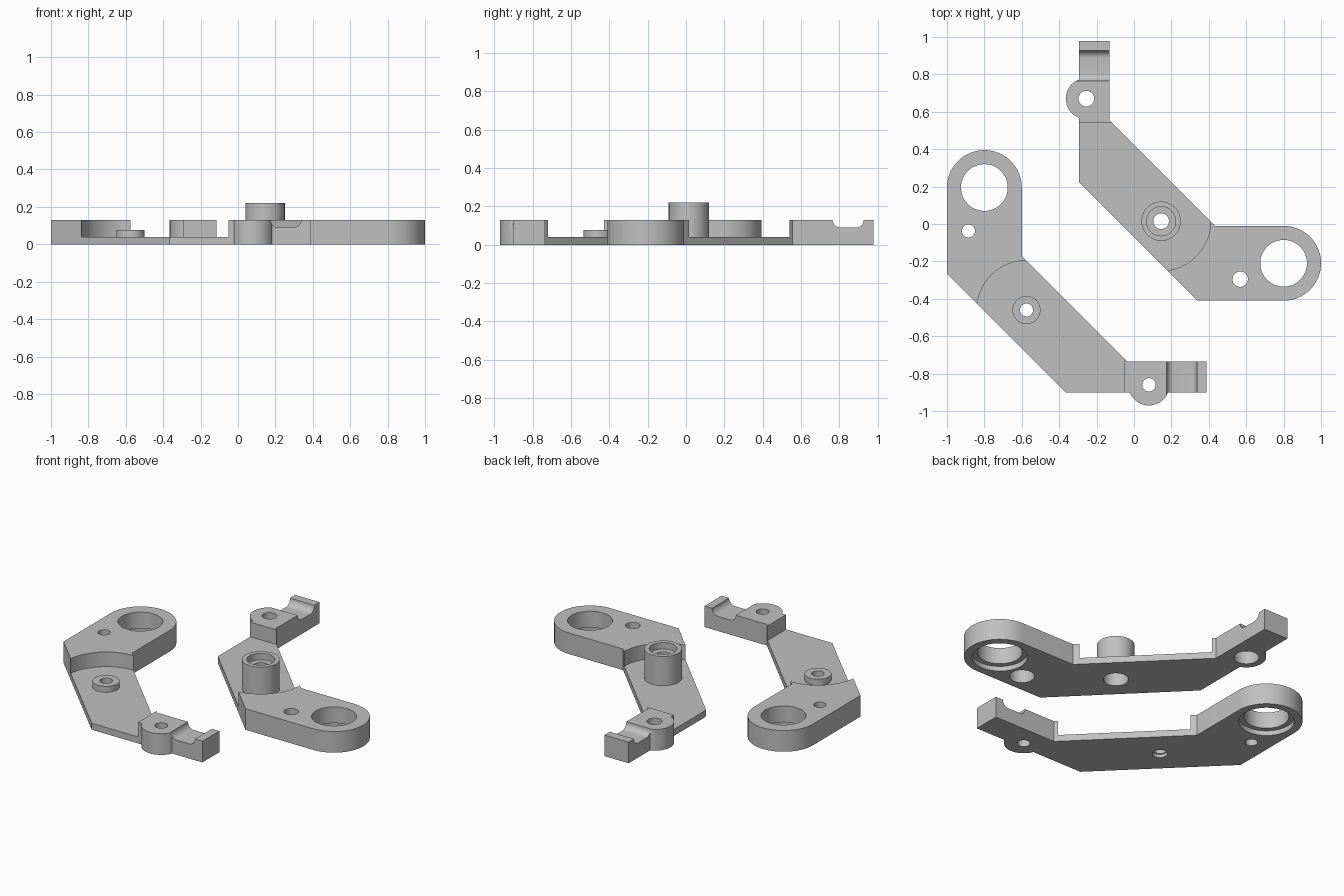
import bpy
import bmesh
from math import sin, cos, radians, pi
from mathutils import Vector

cube = bpy.data.objects.get("Cube")
if cube:
    bpy.data.objects.remove(cube, do_unlink=True)

grey = bpy.data.materials.new("plain grey")
grey.use_nodes = True
grey.diffuse_color = (0.53, 0.53, 0.53, 1)
grey.node_tree.nodes["Principled BSDF"].inputs["Base Color"].default_value = grey.diffuse_color

HIGH, LOW = 0.13, 0.04
EYE, LUG, BOSS, PIN = (-0.8, 0.195), (0.08, -0.86), (-0.575, -0.46), (-0.885, -0.037)


def arc(c, r, a0, a1, n=32):
    """Points on an arc, angles in degrees."""
    return [(c[0] + r * cos(radians(a0 + (a1 - a0) * i / n)),
             c[1] + r * sin(radians(a0 + (a1 - a0) * i / n))) for i in range(n + 1)]


def prism(name, points, offset):
    """Solid between a closed loop of 3D points and the same loop shifted by offset."""
    bm = bmesh.new()
    face = bm.faces.new([bm.verts.new(p) for p in points])
    top = bmesh.ops.extrude_face_region(bm, geom=[face])["geom"]
    bmesh.ops.translate(bm, vec=Vector(offset),
                        verts=[v for v in top if isinstance(v, bmesh.types.BMVert)])
    bmesh.ops.recalc_face_normals(bm, faces=bm.faces)
    mesh = bpy.data.meshes.new(name)
    bm.to_mesh(mesh)
    bm.free()
    ob = bpy.data.objects.new(name, mesh)
    bpy.context.collection.objects.link(ob)
    return ob


def upright(name, loop, z0, z1):
    return prism(name, [(x, y, z0) for x, y in loop], (0, 0, z1 - z0))


def disc(c, r, z0, z1):
    return upright("disc", arc(c, r, 0, 360, 48)[:-1], z0, z1)


def combine(body, tool, operation):
    """Apply a boolean and discard the tool."""
    mod = body.modifiers.new("bool", 'BOOLEAN')
    mod.operation, mod.object, mod.solver = operation, tool, 'EXACT'
    bpy.context.view_layer.objects.active = body
    bpy.ops.object.modifier_apply(modifier=mod.name)
    bpy.data.objects.remove(tool, do_unlink=True)


def arm(name, boss_r, boss_top, bores):
    # Angled body with a rounded eye at one end and a straight tail
    outline = arc(EYE, 0.2, 180, 0) + [(-0.6, -0.17), (-0.035, -0.735), (0.388, -0.735),
                                       (0.388, -0.9), (-0.365, -0.9), (-1, -0.267)]
    body = upright(name, outline, 0, HIGH)
    combine(body, disc(LUG, 0.11, 0, HIGH), 'UNION')

    # Sunken middle: round towards the eye, straight towards the tail
    end = -0.05
    pocket = arc(BOSS, 0.265, 45, 225)
    for x, y in (pocket[-1], pocket[0]):
        pocket.append((end, y - (end - x)))
    combine(body, upright("pocket", pocket, LOW, 0.3), 'DIFFERENCE')

    # Filleted groove across the tail
    r = 0.04
    groove = (arc((0.175 + r, HIGH), r, 180, 270, 10) + arc((0.337 - r, HIGH), r, 270, 360, 10)
              + [(0.337, 0.2), (0.175, 0.2)])
    combine(body, prism("groove", [(x, -1.1, z) for x, z in groove], (0, 0.5, 0)), 'DIFFERENCE')

    # Boss, then the stepped eye and the screw holes
    combine(body, disc(BOSS, boss_r, 0.02, boss_top), 'UNION')
    for c, radius, z0, z1 in [(EYE, 0.125, -0.1, 0.3), (EYE, 0.155, -0.1, 0.03)] + bores:
        combine(body, disc(c, radius, z0, z1), 'DIFFERENCE')
    body.data.materials.clear()
    body.data.materials.append(grey)
    return body


# Arm with the low boss
right_arm = arm("right_arm", 0.075, 0.077, [
    (PIN, 0.035, -0.1, 0.3), (LUG, 0.036, -0.1, 0.3),
    (BOSS, 0.035, -0.1, 0.3), (BOSS, 0.042, -0.1, 0.02)])

# Arm with the tall boss and wide screw-head recesses underneath
wide = 0.07
left_arm = arm("left_arm", 0.105, 0.22, [
    (PIN, 0.041, -0.1, 0.3), (LUG, 0.042, -0.1, 0.3), (BOSS, 0.042, -0.1, 0.3),
    (PIN, wide, -0.1, 0.08), (LUG, wide, -0.1, 0.08), (BOSS, wide, -0.1, 0.12),
    (BOSS, 0.078, 0.18, 0.3)])

# The second arm is the first one's shape mirrored across the diagonal
for v in left_arm.data.vertices:
    v.co = (v.co.y + 0.605, v.co.x + 0.59, v.co.z)
left_arm.data.flip_normals()

for ob in (right_arm, left_arm):
    bpy.ops.object.select_all(action='DESELECT')
    ob.select_set(True)
    bpy.context.view_layer.objects.active = ob
    bpy.ops.object.shade_smooth_by_angle(angle=pi / 6)
